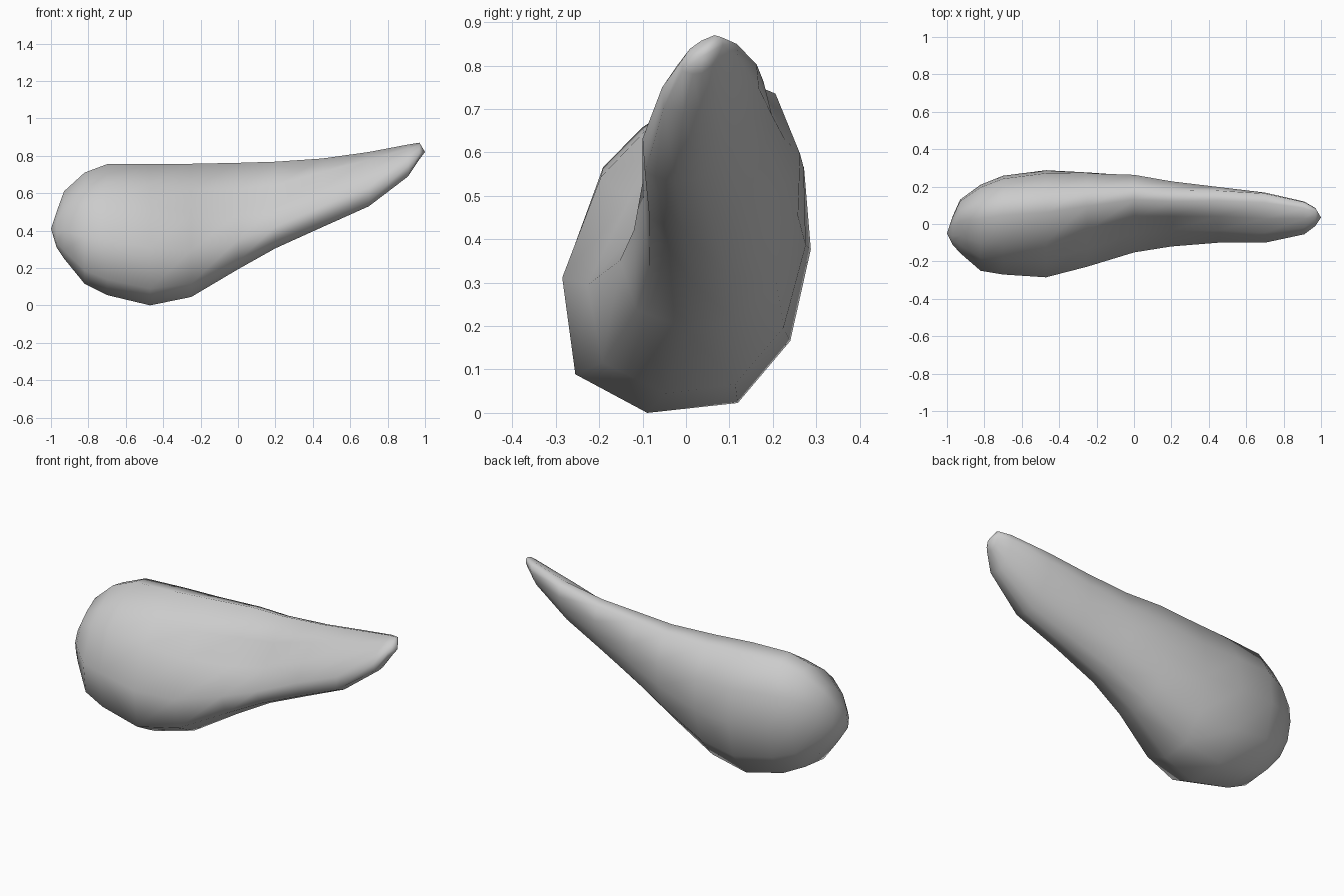
import bpy
import bmesh

default_cube = bpy.data.objects.get("Cube")
if default_cube:
    bpy.data.objects.remove(default_cube, do_unlink=True)


def make_material(name, colour):
    material = bpy.data.materials.new(name)
    material.use_nodes = True
    material.diffuse_color = colour
    material.node_tree.nodes["Principled BSDF"].inputs["Base Color"].default_value = colour
    return material


# Cross-section outlines as fractions of section width and height, bottom first
ROUND_OUTLINE = [(.34, 0), (.05, .12), (0, .42), (.15, .73), (.32, .86), (.6, 1),
                 (.8, .97), (.97, .75), (1, .5), (.92, .22), (.71, .03)]
CREASED_OUTLINE = [(.38, 0), (.1, .07), (0, .25), (.25, .48), (.46, .73), (.69, 1),
                   (.87, .95), (1, .7), (.98, .45), (.85, .2), (.62, .03)]
TIP_OUTLINE = [(.28, 0), (.02, .08), (0, .35), (.2, .65), (.48, .86), (.8, 1),
               (.98, .94), (1, .75), (.9, .48), (.73, .21), (.5, .03)]

# Extent of each section: x, front y, back y, bottom z, top z
SECTIONS = [
    (-.97, -.11, .04, .31, .5),
    (-.93, -.155, .13, .25, .61),
    (-.82, -.25, .21, .115, .71),
    (-.7, -.27, .258, .055, .755),
    (-.47, -.285, .288, 0, .757),
    (-.25, -.228, .28, .045, .757),
    (0, -.152, .265, .193, .762),
    (.2, -.12, .228, .305, .768),
    (.45, -.1, .198, .418, .785),
    (.7, -.1, .168, .53, .82),
    (.91, -.055, .12, .69, .86),
    (.97, -.01, .085, .78, .87),
]
BLUNT_END = (-1, -.05, .41)
POINTED_END = (1, .035, .82)


def outline_at(x):
    """Blend the round, creased and tip outlines along the length."""
    if x < .1:
        first, second, start, end = ROUND_OUTLINE, CREASED_OUTLINE, -.5, .1
    else:
        first, second, start, end = CREASED_OUTLINE, TIP_OUTLINE, .25, .6
    blend = min(max((x - start) / (end - start), 0), 1)
    return [(a[0] + (b[0] - a[0]) * blend, a[1] + (b[1] - a[1]) * blend)
            for a, b in zip(first, second)]


def add_ring(mesh, section):
    x, front, back, bottom, top = section
    return [mesh.verts.new((x, front + u * (back - front), bottom + v * (top - bottom)))
            for u, v in outline_at(x)]


def neighbours(ring):
    return zip(ring, ring[1:] + ring[:1])


# Teardrop body: rings joined along the length and closed at a point on each end
body_mesh = bmesh.new()
rings = [add_ring(body_mesh, section) for section in SECTIONS]
for ring, following in zip(rings, rings[1:]):
    for (a, b), (c, d) in zip(neighbours(ring), neighbours(following)):
        body_mesh.faces.new((a, b, d, c))
for point, ring in ((BLUNT_END, rings[0]), (POINTED_END, rings[-1])):
    pole = body_mesh.verts.new(point)
    for a, b in neighbours(ring):
        body_mesh.faces.new((pole, a, b))
bmesh.ops.recalc_face_normals(body_mesh, faces=body_mesh.faces)
for face in body_mesh.faces:
    face.smooth = True

mesh_data = bpy.data.meshes.new("teardrop_body")
body_mesh.to_mesh(mesh_data)
body_mesh.free()
mesh_data.materials.append(make_material("light grey", (.6, .6, .6, 1)))
body = bpy.data.objects.new("teardrop_body", mesh_data)
bpy.context.collection.objects.link(body)
